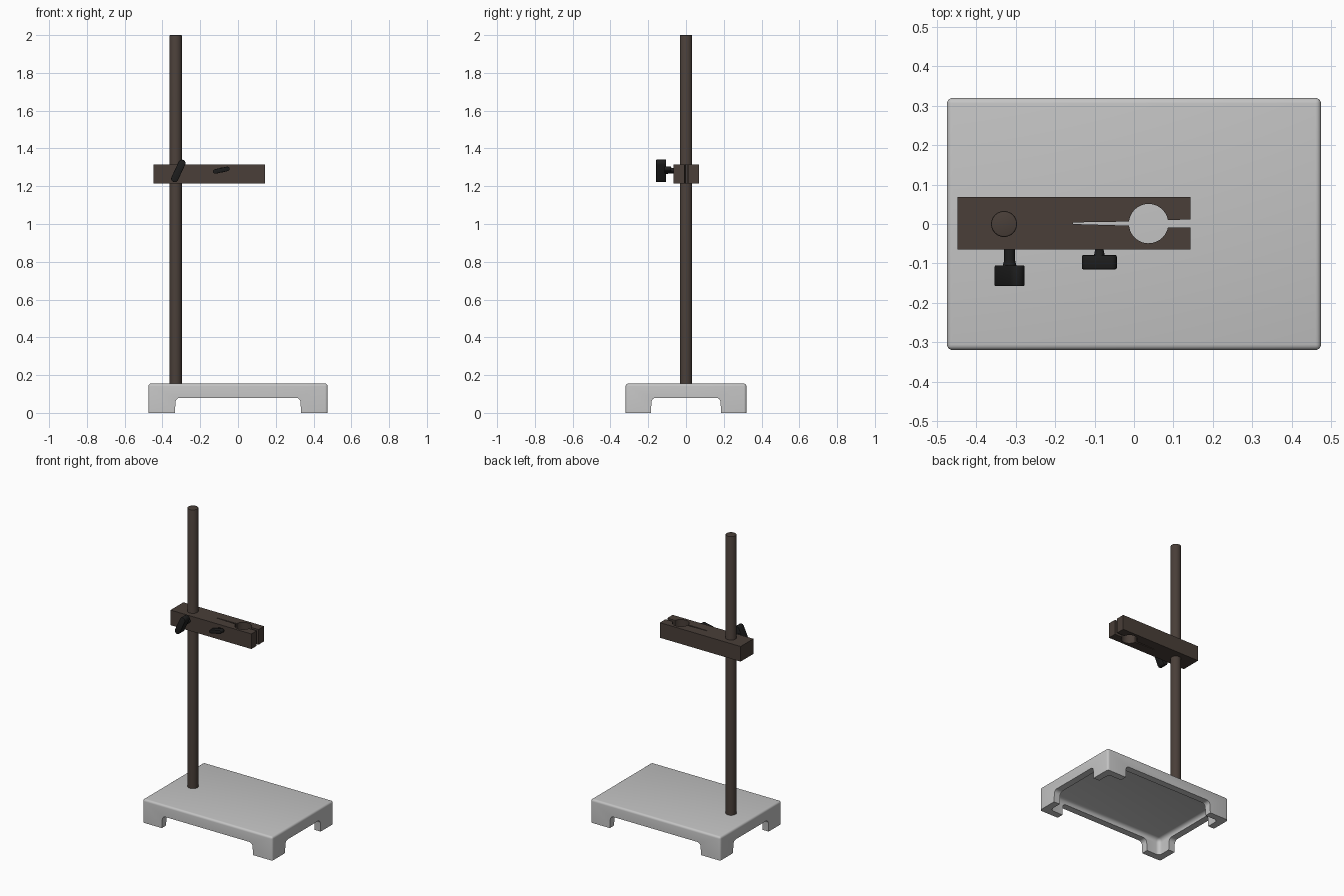
import bpy, bmesh, math
from mathutils import Matrix, Vector

if "Cube" in bpy.data.objects:
    bpy.data.objects.remove(bpy.data.objects["Cube"])


def material(name, rgb):
    m = bpy.data.materials.new(name)
    m.diffuse_color = (*rgb, 1)
    m.use_nodes = True
    m.node_tree.nodes["Principled BSDF"].inputs["Base Color"].default_value = m.diffuse_color
    return m


GREY = material("light_grey", (0.55, 0.55, 0.55))
BROWN = material("dark_brown", (0.067, 0.049, 0.040))
BLACK = material("black", (0.012, 0.012, 0.012))


def finish(bm, name, mat=None):
    bmesh.ops.recalc_face_normals(bm, faces=bm.faces)
    me = bpy.data.meshes.new(name)
    bm.to_mesh(me)
    bm.free()
    ob = bpy.data.objects.new(name, me)
    bpy.context.collection.objects.link(ob)
    if mat:
        me.materials.append(mat)
    return ob


def smooth(ob):
    bpy.ops.object.select_all(action='DESELECT')
    ob.select_set(True)
    bpy.context.view_layer.objects.active = ob
    bpy.ops.object.shade_smooth_by_angle(angle=math.radians(35))


def prism(bm, pts, depth):
    """Extrude a closed 3D outline along the depth vector."""
    face = bm.faces.new([bm.verts.new(p) for p in pts])
    ext = bmesh.ops.extrude_face_region(bm, geom=[face])
    verts = [v for v in ext["geom"] if isinstance(v, bmesh.types.BMVert)]
    bmesh.ops.translate(bm, verts=verts, vec=depth)


def arc(cx, cy, r, a0, a1, n):
    return [(cx + r * math.cos(math.radians(a0 + (a1 - a0) * i / n)),
             cy + r * math.sin(math.radians(a0 + (a1 - a0) * i / n))) for i in range(n + 1)]


def cylinder(bm, p0, p1, r0, r1, n=32):
    d = Vector(p1) - Vector(p0)
    mat = Matrix.Translation((Vector(p0) + Vector(p1)) / 2) @ d.to_track_quat('Z', 'Y').to_matrix().to_4x4()
    bmesh.ops.create_cone(bm, cap_ends=True, segments=n, radius1=r0, radius2=r1,
                          depth=d.length, matrix=mat)


def box(bm, sx, sy, z0, z1):
    bmesh.ops.create_cube(bm, size=1, matrix=Matrix.Translation((0, 0, (z0 + z1) / 2))
                          @ Matrix.Diagonal((sx, sy, z1 - z0, 1)))


# base: rounded slab
bm = bmesh.new()
box(bm, 0.95, 0.64, 0, 0.155)
edges = [e for e in bm.edges if max(v.co.z for v in e.verts) > 0.1]
bmesh.ops.bevel(bm, geom=edges, offset=0.014, segments=4, profile=0.5, affect='EDGES')
base = finish(bm, "base", GREY)


# base cutters: arches between the feet, and the hollow underside
def arch(half):
    r, top = 0.025, 0.08
    return ([(half + 0.006, -0.05), (half + 0.003, 0)] + arc(half - r, top - r, r, 0, 90, 6)
            + arc(-half + r, top - r, r, 90, 180, 6) + [(-half - 0.003, 0), (-half - 0.006, -0.05)])


cutters = []
bm = bmesh.new()
prism(bm, [(x, -0.6, z) for x, z in arch(0.331)], (0, 1.2, 0))
cutters.append(finish(bm, "front_arch_cutter"))
bm = bmesh.new()
prism(bm, [(-0.8, y, z) for y, z in arch(0.183)], (1.6, 0, 0))
cutters.append(finish(bm, "side_arch_cutter"))
bm = bmesh.new()
box(bm, 0.86, 0.55, -0.05, 0.108)
edges = [e for e in bm.edges if max(v.co.z for v in e.verts) > 0.1]
bmesh.ops.bevel(bm, geom=edges, offset=0.025, segments=4, profile=0.5, affect='EDGES')
cutters.append(finish(bm, "hollow_cutter"))

bpy.context.view_layer.objects.active = base
for c in cutters:
    c.hide_render = True
    mod = base.modifiers.new("cut", 'BOOLEAN')
    mod.operation, mod.solver, mod.object = 'DIFFERENCE', 'EXACT', c
    bpy.ops.object.modifier_apply(modifier=mod.name)
for c in cutters:
    bpy.data.objects.remove(c)
smooth(base)

# upright rod with a slightly chamfered top
bm = bmesh.new()
cylinder(bm, (-0.33, 0, 0.13), (-0.33, 0, 2.0), 0.033, 0.033)
top = [e for e in bm.edges if all(v.co.z > 1.9 for v in e.verts)]
bmesh.ops.bevel(bm, geom=top, offset=0.004, segments=2, profile=0.5, affect='EDGES')
smooth(finish(bm, "rod", BROWN))

# clamp arm: bar with a round hole, an open slot and a tapering relief slit
x0, x1, y0, y1 = -0.448, 0.143, -0.065, 0.069
outline = [(x0, y0), (x1, y0), (x1, -0.009)]
outline += arc(0.037, 0.001, 0.05, -11, -174, 20)
outline += [(-0.155, 0.0), (-0.155, 0.004)]
outline += arc(0.037, 0.001, 0.05, 174, 11, 20)
outline += [(x1, 0.011), (x1, y1), (x0, y1)]
bm = bmesh.new()
prism(bm, [(x, y, 1.215) for x, y in outline], (0, 0, 0.1))
smooth(finish(bm, "clamp_arm", BROWN))


# thumbscrews: flat rounded wing on a short shaft
def thumbscrew(name, x, z, y_head, y_tip, half, r, angle, shaft):
    bm = bmesh.new()
    prof = arc(half, 0, r, -90, 90, 10) + arc(-half, 0, r, 90, 270, 10)
    ca, sa = math.cos(math.radians(angle)), math.sin(math.radians(angle))
    prism(bm, [(x + u * ca - v * sa, y_tip, z + u * sa + v * ca) for u, v in prof],
          (0, y_head - y_tip, 0))
    rims = [e for e in bm.edges if abs(e.verts[0].co.y - e.verts[1].co.y) < 1e-6]
    bmesh.ops.bevel(bm, geom=rims, offset=0.003, segments=2, profile=0.5, affect='EDGES')
    cylinder(bm, (x, y_head - 0.01, z), (x, -0.055, z), shaft, shaft, 20)
    cylinder(bm, (x, y_head - 0.001, z), (x, y_head + 0.012, z), shaft * 1.25, shaft, 20)
    smooth(finish(bm, name, BLACK))


thumbscrew("rod_thumbscrew", -0.316, 1.281, -0.105, -0.158, 0.045, 0.019, 65, 0.014)
thumbscrew("jaw_thumbscrew", -0.088, 1.285, -0.079, -0.115, 0.033, 0.012, 12, 0.011)
